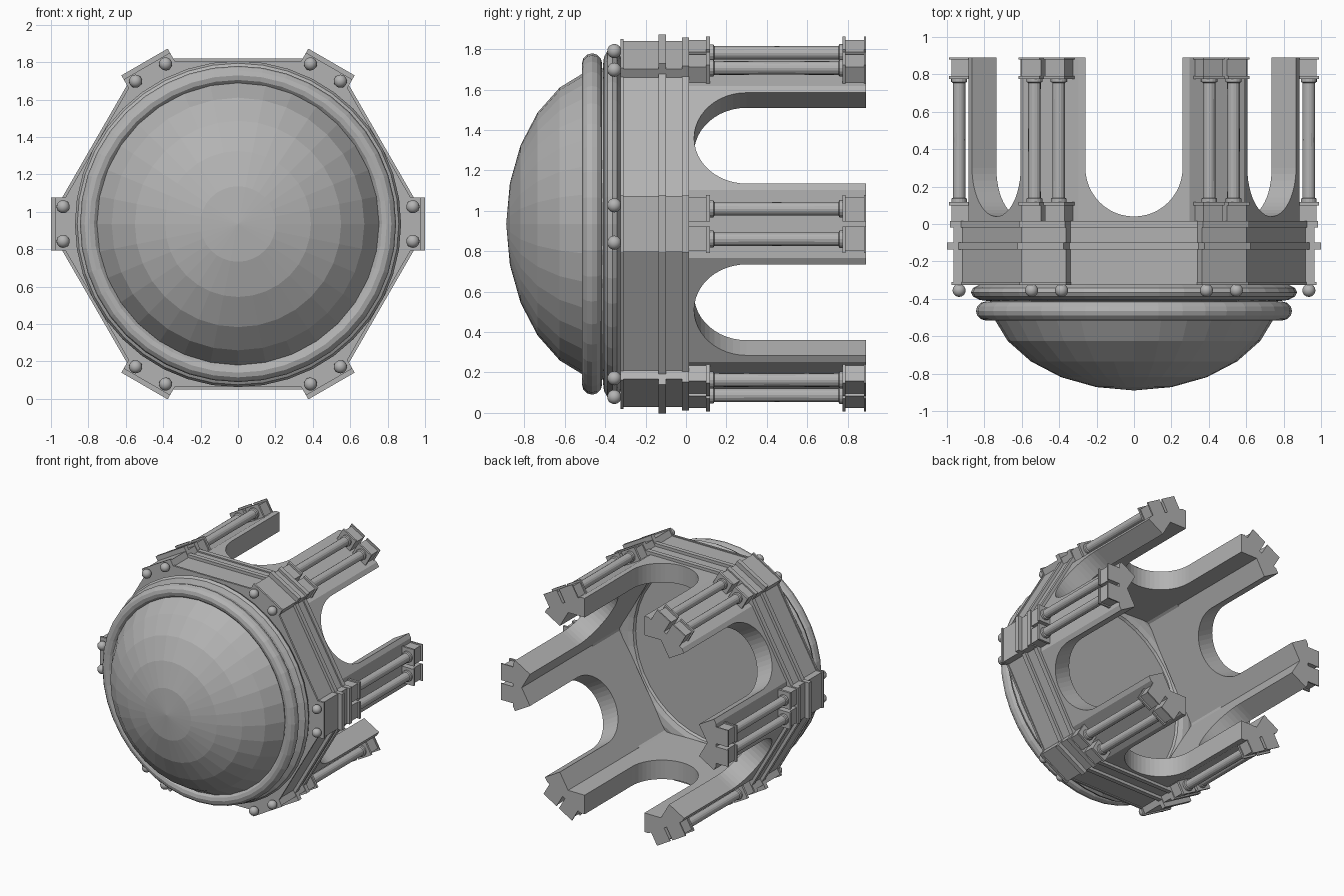
import bpy, bmesh
from math import sin, cos, pi, radians, sqrt
from mathutils import Vector, Matrix

if "Cube" in bpy.data.objects:
    bpy.data.objects.remove(bpy.data.objects["Cube"], do_unlink=True)

CZ = 0.935          # height of the pavilion axis, which runs along y
FLOOR = 0.89        # y of the open end
C30 = sqrt(3) / 2

stone = bpy.data.materials.new("grey_stone")
stone.use_nodes = True
GREY = (0.45, 0.45, 0.45, 1)
stone.diffuse_color = GREY
stone.node_tree.nodes["Principled BSDF"].inputs["Base Color"].default_value = GREY


def polar(r, t, y, ang):
    """Point at radial distance r and sideways offset t, in direction ang."""
    return Vector((r * cos(ang) - t * sin(ang), y, CZ + r * sin(ang) + t * cos(ang)))


def finish(name, bm):
    bmesh.ops.recalc_face_normals(bm, faces=bm.faces)
    mesh = bpy.data.meshes.new(name)
    bm.to_mesh(mesh)
    bm.free()
    mesh.materials.append(stone)
    ob = bpy.data.objects.new(name, mesh)
    bpy.context.collection.objects.link(ob)
    return ob


def loft(bm, sections, cyclic=False, caps=True):
    """Skin closed sections with equal point counts."""
    rows = [[bm.verts.new(p) for p in s] for s in sections]
    pairs = list(zip(rows, rows[1:]))
    if cyclic:
        pairs.append((rows[-1], rows[0]))
    for a, b in pairs:
        n = len(a)
        for i in range(n):
            j = (i + 1) % n
            bm.faces.new((a[i], a[j], b[j], b[i]))
    if caps and not cyclic:
        bm.faces.new(rows[0])
        bm.faces.new(rows[-1])


def circle(r, y, n, cx=0, cz=CZ):
    return [Vector((cx + r * cos(2 * pi * i / n), y, cz + r * sin(2 * pi * i / n)))
            for i in range(n)]


def box(bm, r0, r1, t0, t1, y0, y1, ang):
    loft(bm, [[polar(r, t, y, ang) for r, t in ((r0, t0), (r1, t0), (r1, t1), (r0, t1))]
              for y in (y0, y1)])


CORNERS = [radians(60 * k) for k in range(6)]


# Hexagonal entablature courses that break forward over the corners
def course(name, y0, y1, apothem, reach, half, inner=0.70):
    hx = (apothem - half / 2) / C30

    def outer(y):
        return [polar(r, t, y, a) for a in CORNERS
                for r, t in ((hx, -half), (reach, -half), (reach, half), (hx, half))]

    def inside(y):
        return [polar((inner - abs(t) / 2) / C30, t, y, a) for a in CORNERS
                for t in (-0.1, -0.01, 0.01, 0.1)]

    bm = bmesh.new()
    loft(bm, [outer(y0), outer(y1), inside(y1), inside(y0)], cyclic=True)
    finish(name, bm)


course("cornice_lip", -0.325, -0.31, 0.87, 0.975, 0.143)
course("frieze", -0.31, -0.135, 0.862, 0.965, 0.138)
course("projecting_cornice", -0.135, -0.1, 0.885, 1.0, 0.143)
course("architrave", -0.1, -0.02, 0.862, 0.965, 0.138)
course("lower_ledge", -0.02, 0.015, 0.872, 0.985, 0.142)

# Six arched walls, with the corners cut back behind the columns
WALL_OUT, WALL_IN, CUT, ARCH = 0.85, 0.70, 0.885, 0.26
half_in = WALL_IN / sqrt(3)
half_out = WALL_OUT / sqrt(3) - 2 * (WALL_OUT / C30 - CUT)
spring = 0.04 + ARCH
STEPS = 24


def arch_outline(r, half, ang):
    pts = [(half, 0.0), (half, FLOOR), (ARCH, FLOOR)]
    pts += [(ARCH * cos(pi * i / STEPS), spring - ARCH * sin(pi * i / STEPS))
            for i in range(STEPS + 1)]
    pts += [(-ARCH, FLOOR), (-half, FLOOR), (-half, 0.0)]
    return [polar(r, t, y, ang) for t, y in pts]


bm = bmesh.new()
for a in CORNERS:
    mid = a + radians(30)
    loft(bm, [arch_outline(WALL_IN, half_in, mid), arch_outline(WALL_OUT, half_out, mid)])
finish("arched_walls", bm)

bm = bmesh.new()
cut_half = (WALL_OUT / C30 - CUT) * sqrt(3)
for a in CORNERS:
    loft(bm, [[polar(r, t, y, a) for r, t in
               ((WALL_IN / C30, 0), (CUT, -cut_half), (CUT, cut_half))]
              for y in (0.0, FLOOR)])
finish("corner_piers", bm)

# Paired columns with their bases and capital blocks
COL_R = 0.935
shaft = [(0.115, 0.042), (0.135, 0.042), (0.14, 0.034), (0.45, 0.033),
         (0.755, 0.034), (0.76, 0.043), (0.78, 0.043)]
bm_col, bm_cap, bm_base, bm_ball = (bmesh.new() for _ in range(4))
for a in CORNERS:
    for s in (-1, 1):
        c = polar(COL_R, s * 0.075, 0, a)
        loft(bm_col, [circle(r, y, 16, c.x, c.z) for y, r in shaft])
        for bm, y0, y1, reach, half in (
                (bm_cap, 0.01, 0.1, 0.975, 0.133),
                (bm_cap, 0.1, 0.118, 0.99, 0.143),
                (bm_base, 0.775, 0.79, 0.99, 0.143),
                (bm_base, 0.79, 0.88, 0.975, 0.133),
                (bm_base, 0.88, FLOOR, 0.99, 0.143)):
            t0, t1 = sorted((s * 0.012, s * half))
            box(bm, 0.86, reach, t0, t1, y0, y1, a)
        bmesh.ops.create_uvsphere(
            bm_ball, u_segments=16, v_segments=10, radius=0.035,
            matrix=Matrix.Translation(polar(COL_R, s * 0.0925, -0.355, a)))
finish("columns", bm_col)
finish("column_capitals", bm_cap)
finish("column_pedestals", bm_base)
balls = finish("ball_finials", bm_ball)
balls.data.shade_smooth()


# Rounded rings at the foot of the dome
def ring(name, y, major, radial, axial, n=12):
    bm = bmesh.new()
    loft(bm, [circle(major + radial * cos(2 * pi * i / n),
                     y + axial * sin(2 * pi * i / n), 40) for i in range(n)], cyclic=True)
    finish(name, bm)


ring("lower_dome_ring", -0.365, 0.78, 0.092, 0.047)
ring("upper_dome_ring", -0.465, 0.795, 0.05, 0.05)

# Faceted dome, closed beneath by a flat ceiling
DOME_Y, DOME_R, DOME_H = -0.36, 0.78, 0.53
bm = bmesh.new()
sections = [circle(DOME_R * cos(radians(15 * i)), DOME_Y - DOME_H * sin(radians(15 * i)), 32)
            for i in range(6)]
loft(bm, sections, caps=False)
bm.verts.ensure_lookup_table()
bm.faces.new(bm.verts[:32])
rim = bm.verts[-32:]
tip = bm.verts.new((0, DOME_Y - DOME_H, CZ))
for i in range(32):
    bm.faces.new((rim[i], rim[(i + 1) % 32], tip))
finish("dome", bm)
